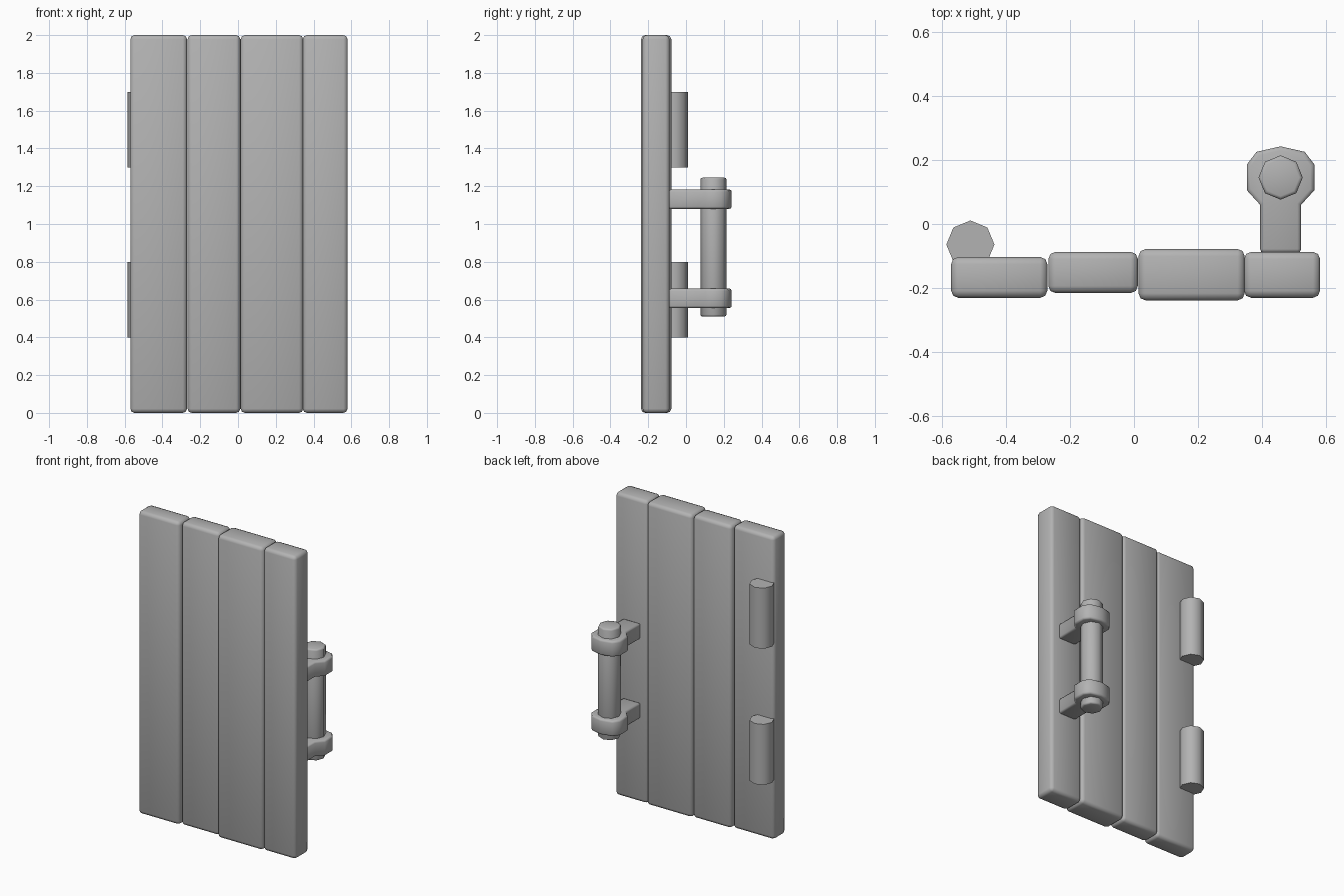
import bpy, math

if "Cube" in bpy.data.objects:
    bpy.data.objects.remove(bpy.data.objects["Cube"])

grey = bpy.data.materials.new("plain_grey")
grey.use_nodes = True
COLOUR = (0.45, 0.45, 0.45, 1)
grey.diffuse_color = COLOUR
grey.node_tree.nodes["Principled BSDF"].inputs["Base Color"].default_value = COLOUR


def prism(name, outline, z0, z1, bevel=0.0, limit=60, smooth=50):
    """Extrude a counter-clockwise outline from z0 to z1 and round its sharp edges."""
    n = len(outline)
    verts = [(x, y, z) for z in (z0, z1) for x, y in outline]
    faces = [list(range(n))[::-1], list(range(n, 2 * n))]
    faces += [(i, (i + 1) % n, n + (i + 1) % n, n + i) for i in range(n)]
    mesh = bpy.data.meshes.new(name)
    mesh.from_pydata(verts, [], faces)
    mesh.materials.append(grey)
    obj = bpy.data.objects.new(name, mesh)
    bpy.context.collection.objects.link(obj)
    bpy.ops.object.select_all(action='DESELECT')
    obj.select_set(True)
    bpy.context.view_layer.objects.active = obj
    if bevel:
        mod = obj.modifiers.new("rounded_edges", 'BEVEL')
        mod.width = bevel
        mod.segments = 2
        mod.limit_method = 'ANGLE'
        mod.angle_limit = math.radians(limit)
        bpy.ops.object.modifier_apply(modifier=mod.name)
    bpy.ops.object.shade_smooth_by_angle(angle=math.radians(smooth))
    return obj


def octagon(cx, cy, r):
    return [(cx + r * math.cos(i * math.pi / 4), cy + r * math.sin(i * math.pi / 4))
            for i in range(8)]


# Door planks: left edge, right edge, front, back
planks = [(-0.57, -0.27, -0.23, -0.103), (-0.267, 0.012, -0.215, -0.087),
          (0.014, 0.345, -0.238, -0.078), (0.343, 0.58, -0.23, -0.087)]
for i, (x0, x1, y0, y1) in enumerate(planks):
    prism(f"plank_{i + 1}", [(x0, y0), (x1, y0), (x1, y1), (x0, y1)], 0, 2, 0.022)

# Hinge barrels
for name, z in (("lower_hinge", 0.4), ("upper_hinge", 1.3)):
    prism(name, octagon(-0.51, -0.064, 0.075), z, z + 0.4)

# Handle bar
HX, HY = 0.457, 0.145
prism("handle_bar", octagon(HX, HY, 0.069), 0.51, 1.245, 0.01)

# Handle brackets: an arm ending in a rounded collar
half = [(0.064, -0.09), (0.064, 0.06), (0.105, 0.105), (0.105, 0.186), (0.075, 0.225)]
outline = ([(HX + x, y) for x, y in half] + [(HX, 0.242)]
           + [(HX - x, y) for x, y in reversed(half)])
for name, z in (("lower_bracket", 0.555), ("upper_bracket", 1.08)):
    prism(name, outline, z, z + 0.103, 0.012)
